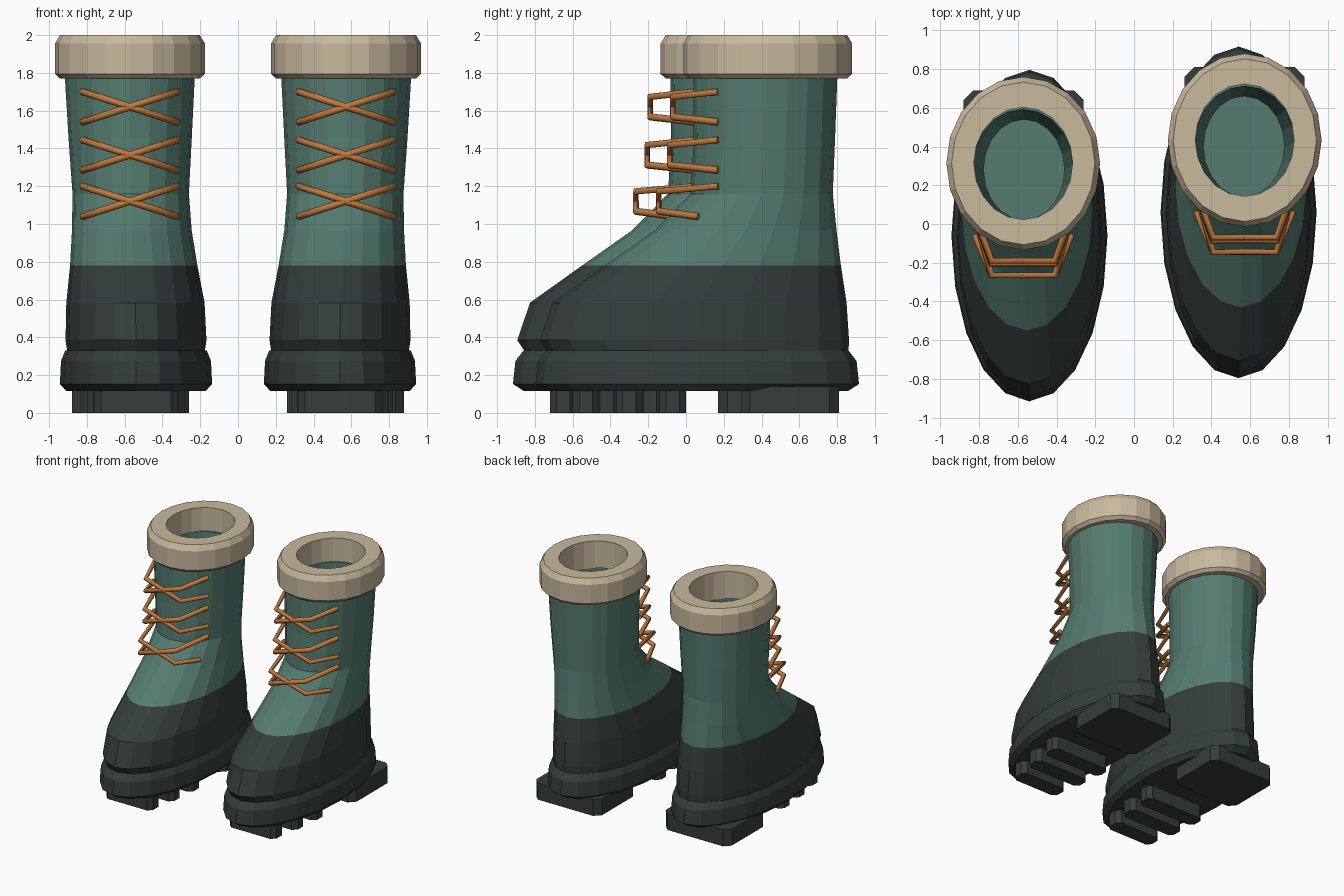
import bpy, bmesh, math
from mathutils import Vector

if "Cube" in bpy.data.objects:
    bpy.data.objects.remove(bpy.data.objects["Cube"])

SIDES = 20


def material(name, color):
    m = bpy.data.materials.new(name)
    m.diffuse_color = (*color, 1)
    m.use_nodes = True
    m.node_tree.nodes["Principled BSDF"].inputs["Base Color"].default_value = m.diffuse_color
    return m


TEAL = material("teal_leather", (0.09, 0.20, 0.16))
DARK = material("dark_rubber", (0.035, 0.048, 0.043))
CREAM = material("cream_cuff", (0.58, 0.49, 0.34))
ORANGE = material("orange_lace", (0.52, 0.19, 0.05))


def finish(bm, name, mat):
    bmesh.ops.recalc_face_normals(bm, faces=bm.faces)
    me = bpy.data.meshes.new(name)
    bm.to_mesh(me)
    bm.free()
    me.materials.append(mat)
    ob = bpy.data.objects.new(name, me)
    bpy.context.collection.objects.link(ob)
    return ob


def loft(name, mat, rings, place, cap_start=False, cap_end=False, closed=False):
    """Skin a stack of elliptical rings given as (z, cx, cy, rx, ry)."""
    bm = bmesh.new()
    loops = []
    for z, cx, cy, rx, ry in rings:
        loop = []
        for i in range(SIDES):
            a = 2 * math.pi * i / SIDES
            loop.append(bm.verts.new(place(cx + rx * math.sin(a), cy - ry * math.cos(a), z)))
        loops.append(loop)
    pairs = list(zip(loops, loops[1:]))
    if closed:
        pairs.append((loops[-1], loops[0]))
    for low, high in pairs:
        for i in range(SIDES):
            j = (i + 1) % SIDES
            bm.faces.new((low[i], low[j], high[j], high[i]))
    if cap_start:
        bm.faces.new(loops[0])
    if cap_end:
        bm.faces.new(loops[-1])
    return finish(bm, name, mat)


def block(name, mat, cx, half, y0, y1, z1, chamfer, place):
    """Upright tread block with chamfered corners."""
    c = chamfer
    outline = [(-half + c, y0), (half - c, y0), (half, y0 + c), (half, y1 - c),
               (half - c, y1), (-half + c, y1), (-half, y1 - c), (-half, y0 + c)]
    bm = bmesh.new()
    base = bm.faces.new([bm.verts.new(place(cx + x, y, 0)) for x, y in outline])
    top = bmesh.ops.extrude_face_region(bm, geom=[base])["geom"]
    bmesh.ops.translate(bm, vec=(0, 0, z1), verts=[v for v in top if isinstance(v, bmesh.types.BMVert)])
    return finish(bm, name, mat)


def lace(name, points):
    """Round cord along a polyline."""
    cu = bpy.data.curves.new(name, "CURVE")
    cu.dimensions = "3D"
    cu.bevel_depth = 0.019
    cu.bevel_resolution = 1
    cu.use_fill_caps = True
    sp = cu.splines.new("POLY")
    sp.points.add(len(points) - 1)
    for p, co in zip(sp.points, points):
        p.co = (*co, 1)
    cu.materials.append(ORANGE)
    ob = bpy.data.objects.new(name, cu)
    bpy.context.collection.objects.link(ob)


def boot(side, s, dy):
    def place(x, y, z):
        return Vector((s * (0.54 + x), y + dy, z))

    # Thick rubber sole with bevelled rims
    loft(side + "_sole", DARK, [
        (0.117, 0, 0, 0.370, 0.80), (0.153, 0, 0, 0.403, 0.856),
        (0.275, 0, 0, 0.397, 0.843), (0.33, 0, 0, 0.375, 0.80)], place, True, True)

    # Dark lower shell
    seam = (0.78, 0.012, 0.135, 0.337, 0.625)
    loft(side + "_lower_shell", DARK, [
        (0.32, 0, 0.005, 0.363, 0.795), (0.385, 0, -0.015, 0.373, 0.818),
        (0.583, 0.003, 0.012, 0.366, 0.778), seam], place)

    # Teal shaft with inner wall and inner floor
    loft(side + "_shaft", TEAL, [
        seam, (0.965, 0.022, 0.255, 0.317, 0.482), (1.16, 0.028, 0.341, 0.308, 0.376),
        (1.45, 0.031, 0.355, 0.326, 0.374), (1.80, 0.033, 0.36, 0.345, 0.382),
        (1.80, 0.033, 0.36, 0.257, 0.292), (1.16, 0.028, 0.341, 0.21, 0.26)],
        place, cap_end=True)

    # Cream cuff
    profile = [(1.77, 0.37, 0.42), (1.795, 0.397, 0.447), (1.955, 0.397, 0.447),
               (2.0, 0.37, 0.42), (2.0, 0.255, 0.29), (1.77, 0.255, 0.29)]
    loft(side + "_cuff", CREAM, [(z, 0.032, 0.373, rx, ry) for z, rx, ry in profile],
         place, closed=True)

    # Treads: three toe bars and a heel block
    for i, half in enumerate((0.22, 0.26, 0.28)):
        y = -0.66 + 0.23 * i
        block(f"{side}_toe_tread_{i + 1}", DARK, 0, half, y, y + 0.14, 0.14, 0.035, place)
    block(side + "_heel_tread", DARK, 0.03, 0.31, 0.23, 0.75, 0.14, 0.05, place)

    # Crossed laces: three pairs
    rows = [(1.12, -0.205, 0.11, 0.005), (1.365, -0.145, 0.11, 0.11), (1.62, -0.13, 0.11, 0.11)]
    for i, (z, front, back_hi, back_lo) in enumerate(rows):
        for d in (-1, 1):
            pts = [(-0.25, back_hi, z + 0.08), (-0.165, front, z + 0.053),
                   (0.165, front, z - 0.053), (0.25, back_lo, z - 0.08)]
            lace(f"{side}_lace_{i + 1}_{'a' if d < 0 else 'b'}",
                 [place(0.032 + d * x, y, h) for x, y, h in pts])


boot("left", -1, -0.06)
boot("right", 1, 0.06)
